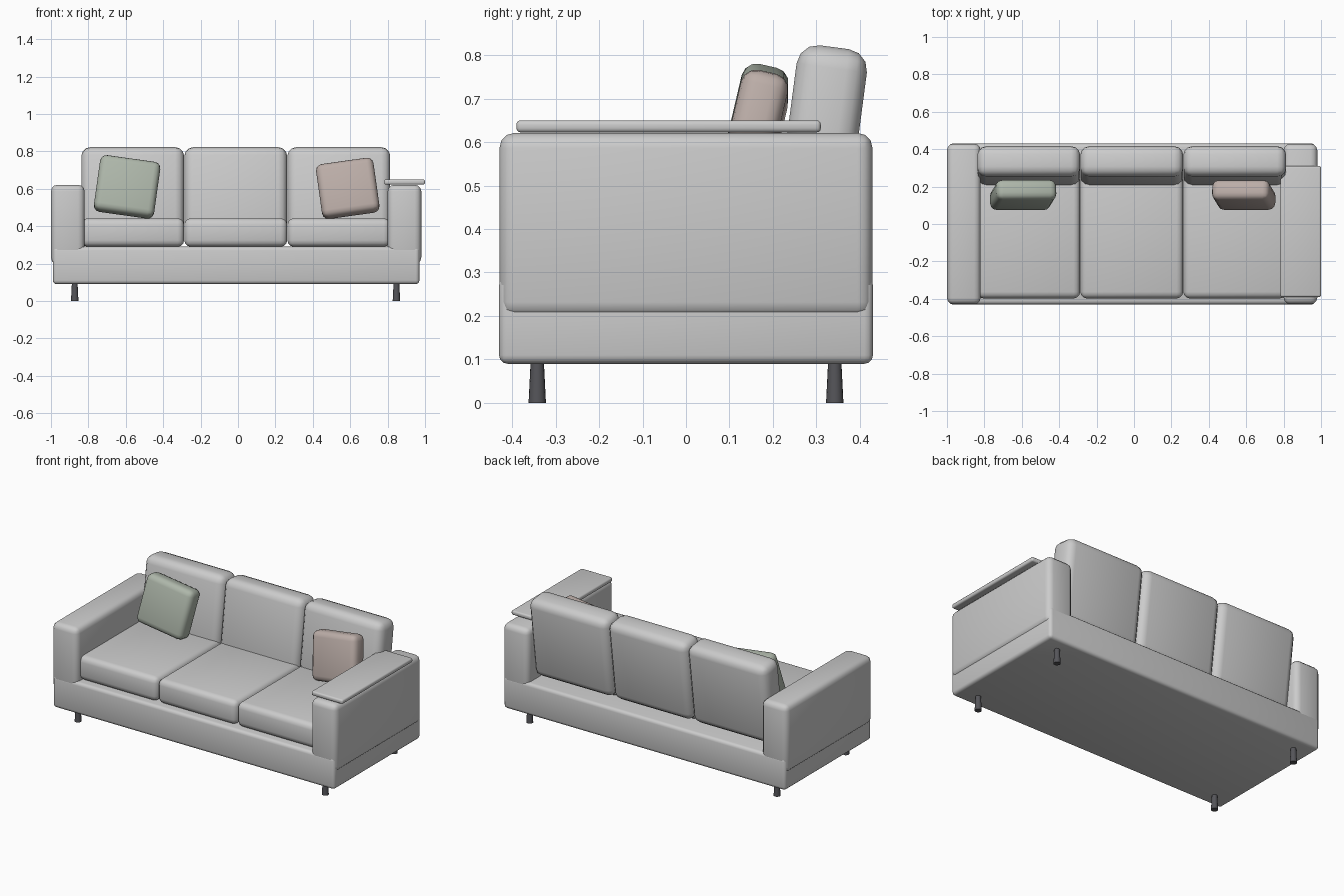
import bpy
from math import radians

if "Cube" in bpy.data.objects:
    bpy.data.objects.remove(bpy.data.objects["Cube"])

CX = -0.01  # sofa body centre; the tray overhangs on the right


def material(name, rgb):
    m = bpy.data.materials.new(name)
    m.diffuse_color = (*rgb, 1)
    m.use_nodes = True
    m.node_tree.nodes["Principled BSDF"].inputs["Base Color"].default_value = m.diffuse_color
    return m


def finish(ob, name, mat=None):
    ob.name = name
    if mat:
        ob.data.materials.append(mat)
    bpy.ops.object.shade_smooth_by_angle(angle=radians(35))
    return ob


def soft_box(name, centre, size, bevel, segments=3, rot=(0, 0, 0), mat=None):
    """Box with rounded edges, optionally tilted."""
    bpy.ops.mesh.primitive_cube_add(size=1, location=centre)
    ob = bpy.context.object
    ob.scale = size
    bpy.ops.object.transform_apply(location=False, rotation=False, scale=True)
    b = ob.modifiers.new("round", 'BEVEL')
    b.width = bevel
    b.segments = segments
    bpy.ops.object.modifier_apply(modifier="round")
    ob.rotation_euler = [radians(a) for a in rot]
    return finish(ob, name, mat)


green = material("green_fabric", (0.42, 0.47, 0.40))
rose = material("rose_fabric", (0.50, 0.42, 0.39))
dark = material("dark_leg", (0.09, 0.09, 0.10))

# Base frame
soft_box("base", (CX, 0, 0.19), (1.96, 0.86, 0.20), 0.02)

# Armrests
for side, sx in (("left", -1), ("right", 1)):
    soft_box(side + "_arm", (CX + sx * 0.90, 0, 0.409), (0.18, 0.858, 0.424), 0.035)

# Seat and back cushions, three of each
for i in (-1, 0, 1):
    x = CX - 0.002 + i * 0.551
    soft_box(f"seat_cushion_{i + 2}", (x, -0.048, 0.366), (0.55, 0.70, 0.152), 0.035)
    soft_box(f"back_cushion_{i + 2}", (x, 0.308, 0.565), (0.55, 0.163, 0.51), 0.048,
             rot=(-7.5, 0, 0))

# Tray on the right arm
soft_box("arm_tray", (0.891, -0.04, 0.636), (0.218, 0.70, 0.028), 0.01)

# Throw pillows
soft_box("green_pillow", (-0.593, 0.155, 0.61), (0.325, 0.11, 0.305), 0.035,
         rot=(-13, 8, 0), mat=green)
soft_box("rose_pillow", (0.587, 0.155, 0.602), (0.31, 0.11, 0.295), 0.035,
         rot=(-13, -8, 0), mat=rose)

# Tapered legs
for fx, sx in (("left", -1), ("right", 1)):
    for fy, y in (("front", -0.342), ("back", 0.342)):
        bpy.ops.mesh.primitive_cone_add(vertices=16, radius1=0.02, radius2=0.015, depth=0.10,
                                        location=(CX - 0.003 + sx * 0.86, y, 0.05))
        finish(bpy.context.object, f"{fy}_{fx}_leg", dark)
